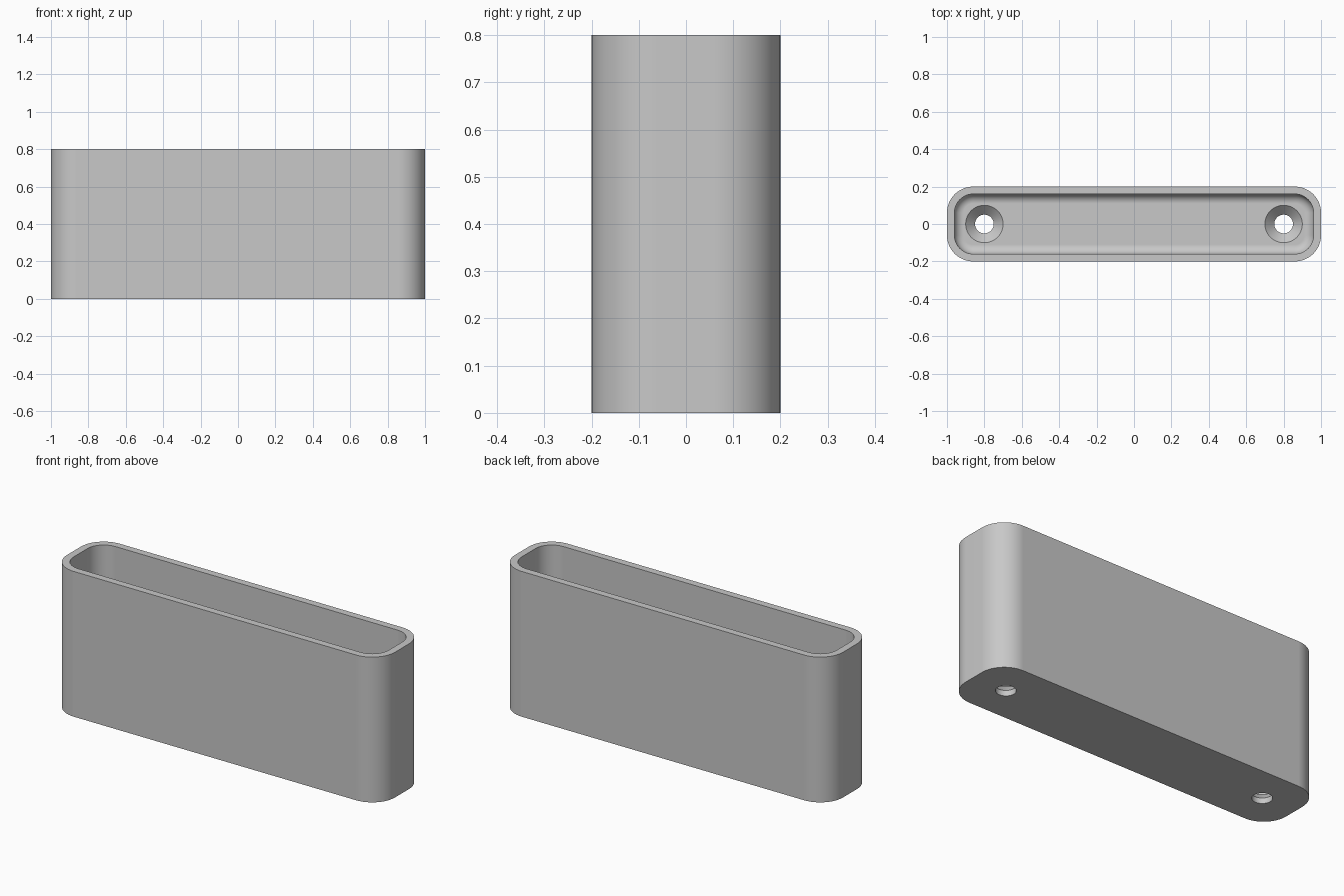
import bpy
import bmesh
import math

if "Cube" in bpy.data.objects:
    bpy.data.objects.remove(bpy.data.objects["Cube"], do_unlink=True)

HALF_X, HALF_Y, HEIGHT = 1.0, 0.2, 0.8
CORNER, WALL, FLOOR, FILLET = 0.14, 0.04, 0.08, 0.05
HOLE_X, HOLE_R, SINK_R = 0.8, 0.05, 0.1
SINK_BOTTOM = FLOOR - (SINK_R - HOLE_R)

grey = bpy.data.materials.new("light_grey")
grey.use_nodes = True
grey.diffuse_color = (0.58, 0.58, 0.58, 1)
grey.node_tree.nodes["Principled BSDF"].inputs["Base Color"].default_value = (0.58, 0.58, 0.58, 1)


def rounded_ring(bm, inset, z, steps=12):
    """Rounded rectangle outline, moved inwards by inset."""
    r = CORNER - inset
    cx, cy = HALF_X - CORNER, HALF_Y - CORNER
    ring = []
    for quarter, (sx, sy) in enumerate([(1, 1), (-1, 1), (-1, -1), (1, -1)]):
        for i in range(steps + 1):
            a = (quarter + i / steps) * math.pi / 2
            ring.append(bm.verts.new((sx * cx + r * math.cos(a), sy * cy + r * math.sin(a), z)))
    return ring


def circle_ring(bm, x, r, z, steps=48):
    return [bm.verts.new((x + r * math.cos(2 * math.pi * i / steps),
                          r * math.sin(2 * math.pi * i / steps), z)) for i in range(steps)]


def loft(name, bm, rings):
    """Closed solid through a stack of rings."""
    for a, b in zip(rings, rings[1:]):
        n = len(a)
        for i in range(n):
            bm.faces.new((a[i], a[(i + 1) % n], b[(i + 1) % n], b[i]))
    bm.faces.new(rings[0])
    bm.faces.new(rings[-1])
    bmesh.ops.recalc_face_normals(bm, faces=bm.faces)
    mesh = bpy.data.meshes.new(name)
    bm.to_mesh(mesh)
    bm.free()
    mesh.materials.append(grey)
    obj = bpy.data.objects.new(name, mesh)
    bpy.context.collection.objects.link(obj)
    return obj


# Open box: outer wall, rim, inner wall, then a filleted floor
bm = bmesh.new()
rings = [rounded_ring(bm, 0, 0), rounded_ring(bm, 0, HEIGHT), rounded_ring(bm, WALL, HEIGHT)]
for i in range(9):
    a = i / 8 * math.pi / 2
    rings.append(rounded_ring(bm, WALL + FILLET * (1 - math.cos(a)),
                              FLOOR + FILLET * (1 - math.sin(a))))
box = loft("open_box", bm, rings)

bpy.context.view_layer.objects.active = box
box.select_set(True)

# Countersunk screw holes at both ends
for x in (-HOLE_X, HOLE_X):
    bm = bmesh.new()
    profile = [(HOLE_R, -0.1), (HOLE_R, SINK_BOTTOM), (SINK_R, FLOOR), (SINK_R, FLOOR + 0.2)]
    cutter = loft("hole_cutter", bm, [circle_ring(bm, x, r, z) for r, z in profile])
    cutter.hide_render = True
    cut = box.modifiers.new("screw_hole", 'BOOLEAN')
    cut.operation = 'DIFFERENCE'
    cut.solver = 'EXACT'
    cut.object = cutter
    bpy.ops.object.modifier_apply(modifier=cut.name)
    bpy.data.objects.remove(cutter, do_unlink=True)

# Smooth curves, sharp rims
bpy.ops.object.shade_smooth_by_angle(angle=math.radians(30))
weighted = box.modifiers.new("flat_walls", 'WEIGHTED_NORMAL')
weighted.keep_sharp = True
